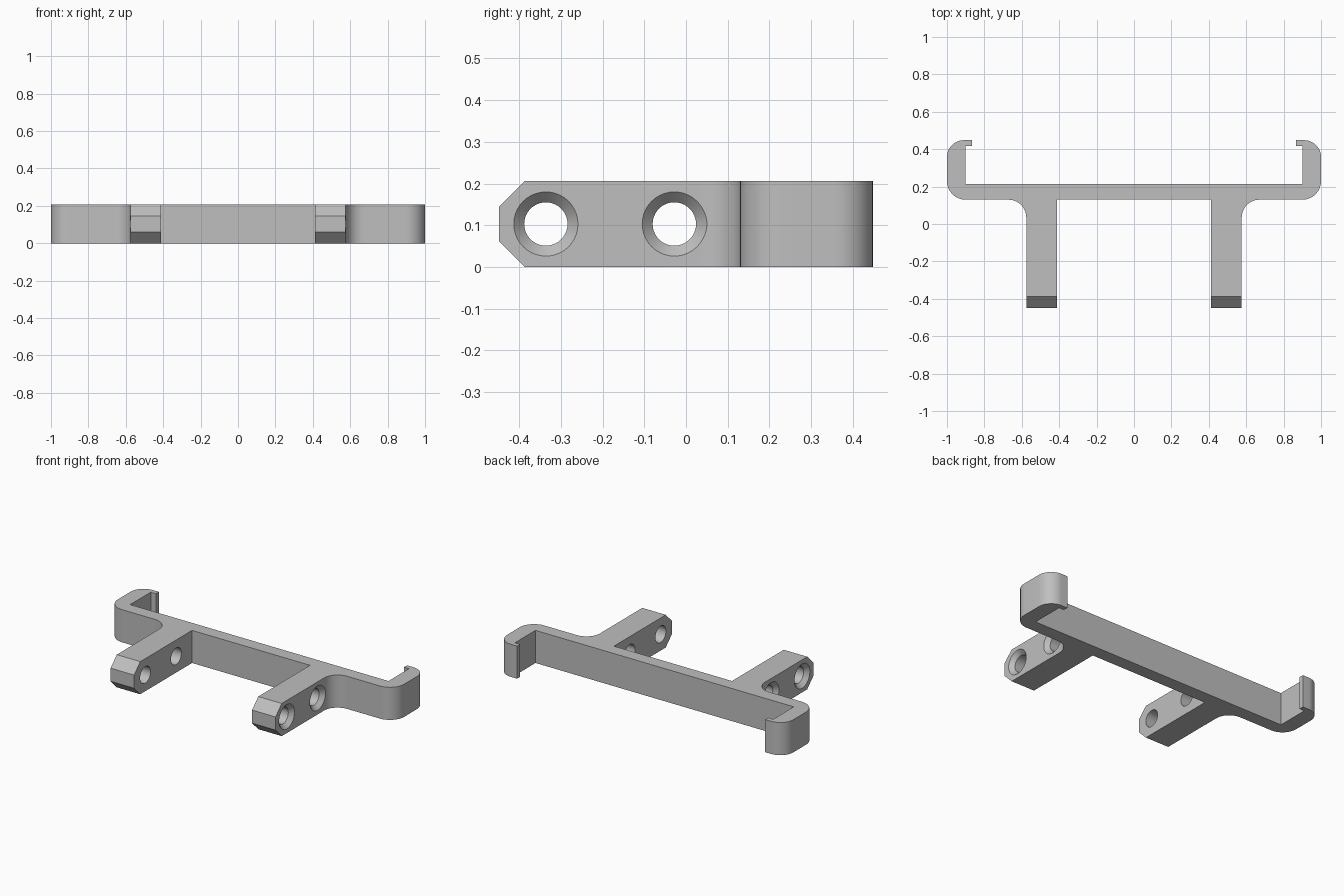
import bpy, bmesh, math
from mathutils import Vector

if "Cube" in bpy.data.objects:
    bpy.data.objects.remove(bpy.data.objects["Cube"])

H = 0.206            # bracket height
END = 0.448          # half depth in y

mat = bpy.data.materials.new("plain grey")
mat.diffuse_color = (0.52, 0.52, 0.52, 1)
mat.use_nodes = True
mat.node_tree.nodes["Principled BSDF"].inputs["Base Color"].default_value = mat.diffuse_color


def arc(cx, cy, r, a0, a1, n=14):
    return [(cx + r * math.cos(math.radians(a0 + (a1 - a0) * i / n)),
             cy + r * math.sin(math.radians(a0 + (a1 - a0) * i / n))) for i in range(n + 1)]


def make_object(name, bm):
    bmesh.ops.recalc_face_normals(bm, faces=bm.faces)
    me = bpy.data.meshes.new(name)
    bm.to_mesh(me)
    bm.free()
    me.materials.append(mat)
    ob = bpy.data.objects.new(name, me)
    bpy.context.collection.objects.link(ob)
    return ob


# Right half of the outline: inner leg side, leg, fillet, rounded hook, lip, bar back
half = [(0.412, 0.13), (0.412, -END), (0.576, -END)]
half += arc(0.671, 0.035, 0.095, 180, 90)
half += arc(0.90, 0.23, 0.10, -90, 0)
half += arc(0.91, END - 0.09, 0.09, 0, 90)
half += [(0.867, END), (0.867, 0.418), (0.902, 0.418), (0.902, 0.213)]
outline = half + [(-x, y) for x, y in reversed(half)]

# Bracket body: extruded outline
bm = bmesh.new()
base = bm.faces.new([bm.verts.new((x, y, 0)) for x, y in outline])
ext = bmesh.ops.extrude_face_region(bm, geom=[base])
bmesh.ops.translate(bm, vec=(0, 0, H),
                    verts=[v for v in ext["geom"] if isinstance(v, bmesh.types.BMVert)])

# Chamfered leg tips, above and below
for z, nz in ((H, 1), (0, -1)):
    cut = bmesh.ops.bisect_plane(bm, geom=bm.verts[:] + bm.edges[:] + bm.faces[:],
                                 plane_co=Vector((0, -0.386, z + nz * 0.0005)),
                                 plane_no=Vector((0, -1, nz)).normalized(), clear_outer=True)
    bmesh.ops.holes_fill(bm, edges=[e for e in bm.edges if e.is_boundary], sides=0)
bracket = make_object("bracket", bm)

# Countersunk screw holes: plain on the inner side, widened on the outer side
rings = [(0.36, 0.052), (0.55, 0.052), (0.576, 0.077), (0.586, 0.087)]
N = 40
for side in (-1, 1):
    for y in (-0.336, -0.028):
        bm = bmesh.new()
        loops = [[bm.verts.new((side * x, y + r * math.cos(2 * math.pi * i / N),
                                H / 2 + r * math.sin(2 * math.pi * i / N))) for i in range(N)]
                 for x, r in rings]
        for a, b in zip(loops, loops[1:]):
            for i in range(N):
                j = (i + 1) % N
                bm.faces.new((a[i], a[j], b[j], b[i]))
        bm.faces.new(loops[0])
        bm.faces.new(loops[-1])
        cutter = make_object("hole_cutter", bm)
        cutter.hide_render = True
        mod = bracket.modifiers.new("hole", 'BOOLEAN')
        mod.operation = 'DIFFERENCE'
        mod.solver = 'EXACT'
        mod.object = cutter
        bpy.context.view_layer.objects.active = bracket
        bpy.ops.object.modifier_apply(modifier=mod.name)
        bpy.data.objects.remove(cutter)

# Smooth curves, sharp edges
bpy.ops.object.select_all(action='DESELECT')
bracket.select_set(True)
bpy.context.view_layer.objects.active = bracket
bpy.ops.object.shade_smooth_by_angle(angle=math.radians(25))
